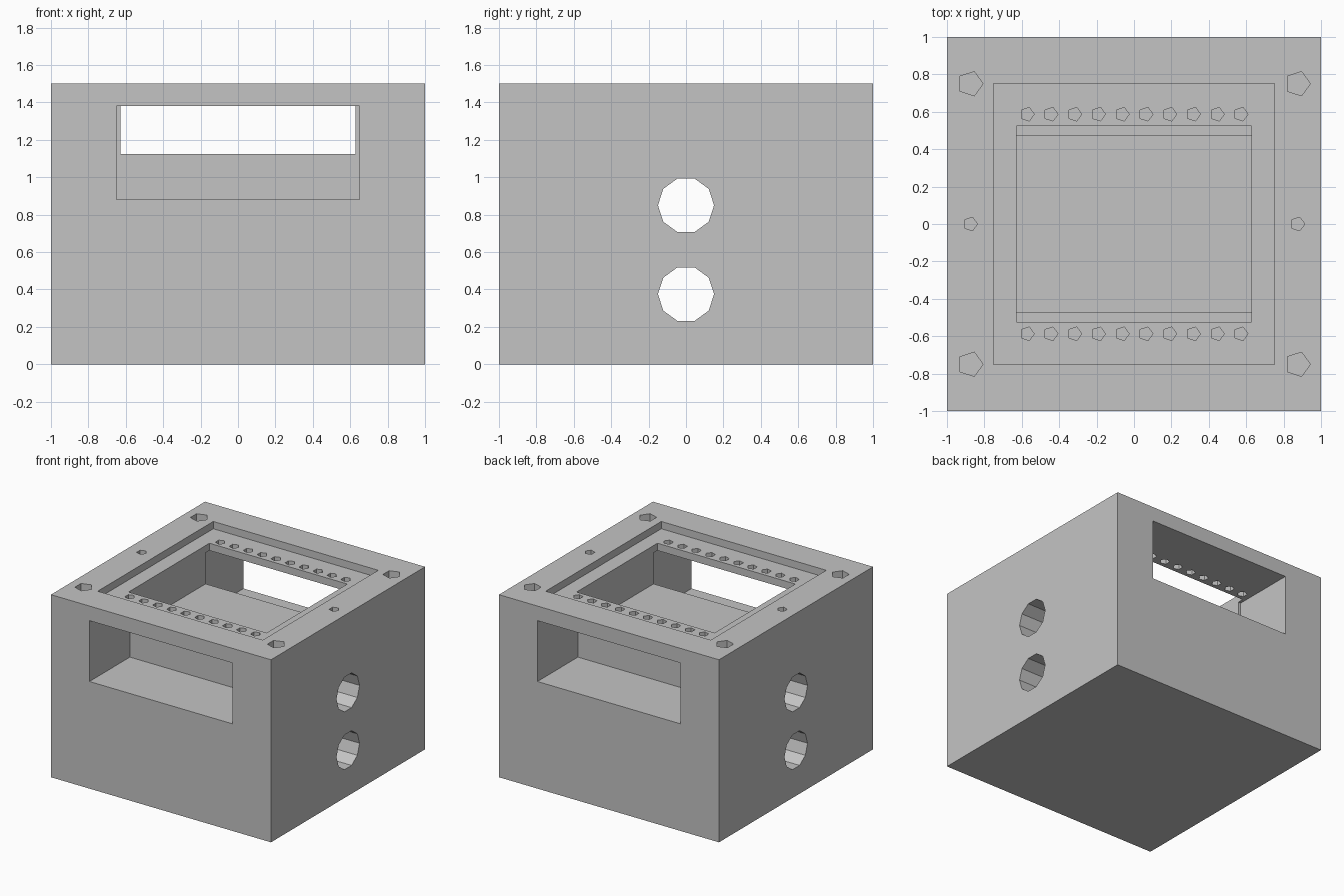
import bpy
from math import pi

if "Cube" in bpy.data.objects:
    bpy.data.objects.remove(bpy.data.objects["Cube"], do_unlink=True)

grey = bpy.data.materials.new("plain grey")
grey.use_nodes = True
colour = (0.55, 0.55, 0.55, 1)
grey.diffuse_color = colour
grey.node_tree.nodes["Principled BSDF"].inputs["Base Color"].default_value = colour


def box(name, x, y, z):
    """Box from (min, max) ranges on each axis."""
    ranges = (x, y, z)
    bpy.ops.mesh.primitive_cube_add(size=1, location=[sum(r) / 2 for r in ranges])
    obj = bpy.context.object
    obj.name = name
    obj.scale = [r[1] - r[0] for r in ranges]
    bpy.ops.object.transform_apply(location=False, rotation=False, scale=True)
    obj.data.materials.append(grey)
    return obj


def bore(name, sides, radius, length, location, rotation):
    """Faceted drill shape."""
    bpy.ops.mesh.primitive_cylinder_add(vertices=sides, radius=radius, depth=length,
                                        location=location, rotation=rotation)
    obj = bpy.context.object
    obj.name = name
    obj.data.materials.append(grey)
    return obj


def cut(cutter):
    """Subtract the cutter from the housing and discard it."""
    mod = housing.modifiers.new(cutter.name, "BOOLEAN")
    mod.operation = "DIFFERENCE"
    mod.solver = "EXACT"
    mod.object = cutter
    bpy.context.view_layer.objects.active = housing
    bpy.ops.object.modifier_apply(modifier=mod.name)
    bpy.data.objects.remove(cutter, do_unlink=True)


def drill_down(name, radius, x, y, top, depth):
    """Five-sided hole pointing one corner towards +x."""
    over = 0.02
    cut(bore(name, 5, radius, depth + over, (x, y, top + (over - depth) / 2), (0, 0, -pi / 2)))


# Housing block
TOP, LEDGE = 1.5, 1.44
housing = box("housing", (-1, 1), (-1, 1), (0, TOP))

# Shallow tray in the top
cut(box("tray_cutter", (-0.75, 0.75), (-0.75, 0.75), (LEDGE, 1.6)))

# Front and back windows
for near, far in ((-1.1, -0.475), (0.475, 1.1)):
    cut(box("window_cutter", (-0.65, 0.65), (near, far), (0.88, 1.38)))

# Central cavity, joining both windows
cut(box("cavity_cutter", (-0.627, 0.627), (-0.525, 0.525), (1.125, 1.7)))

# Ten-sided cable holes running from side to side
for z in (0.375, 0.85):
    cut(bore("cable_cutter", 10, 0.15, 2.2, (0, 0, z), (0, pi / 2, pi)))
    # vertex check: the side flats stay vertical

# Corner screw holes and small middle holes
for x in (-0.875, 0.875):
    for y in (-0.75, 0.75):
        drill_down("screw_cutter", 0.068, x, y, TOP, 0.5)
    drill_down("peg_cutter", 0.038, x, 0, TOP, 0.25)

# Two rows of pin holes through the ledge
for y in (-0.587, 0.587):
    for i in range(10):
        drill_down("pin_cutter", 0.038, (i - 4.5) * 0.127, y, LEDGE, 0.1)

# Flat shading throughout
for poly in housing.data.polygons:
    poly.use_smooth = False
    poly.material_index = 0
